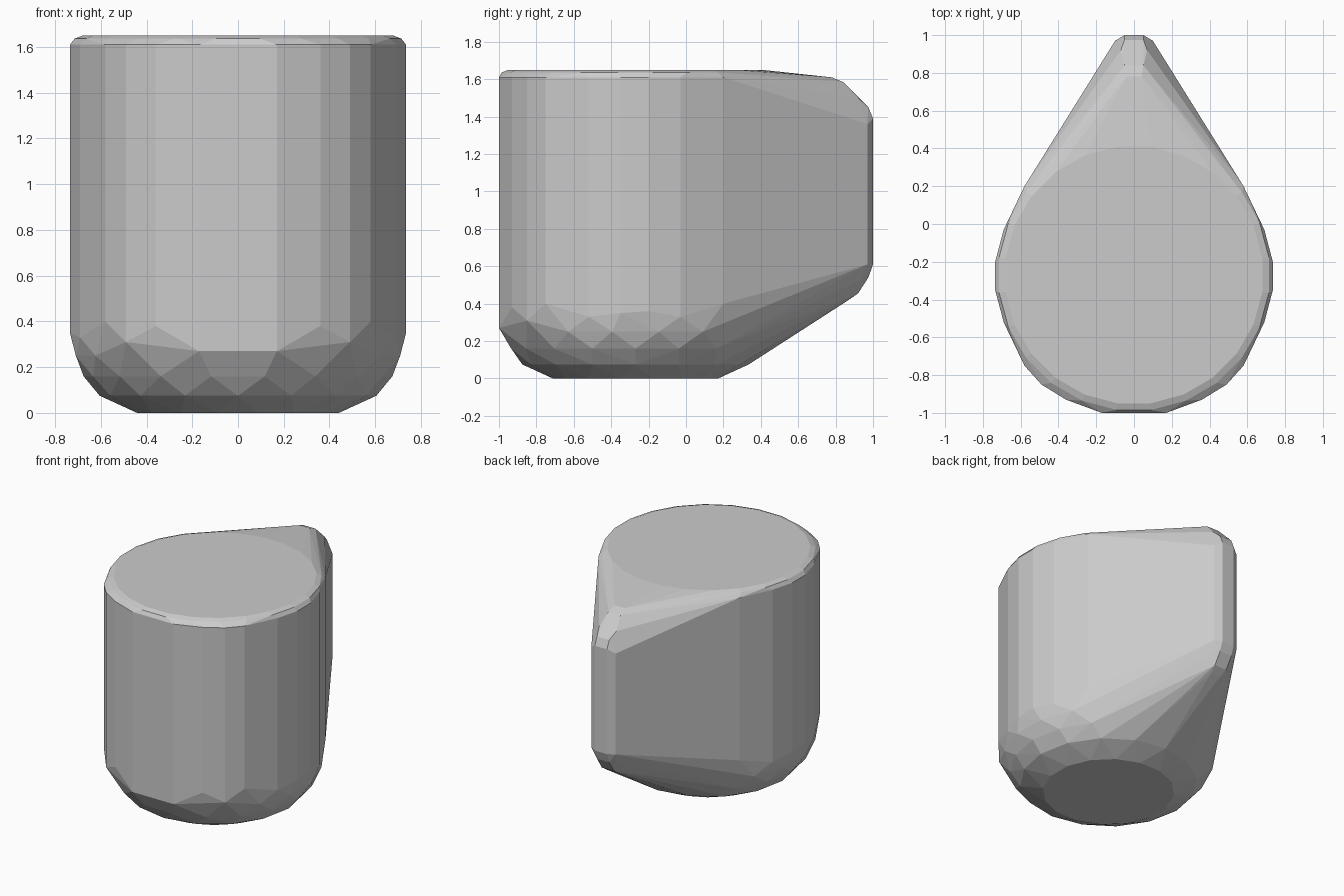
import bpy, bmesh, math

old = bpy.data.objects.get("Cube")
if old:
    bpy.data.objects.remove(old, do_unlink=True)

CY = -0.27  # centre of the round cup body

mat = bpy.data.materials.new("light grey")
mat.use_nodes = True
GREY = (0.6, 0.6, 0.6, 1)
mat.diffuse_color = GREY
mat.node_tree.nodes["Principled BSDF"].inputs["Base Color"].default_value = GREY

points = []


def add(x, y, z):
    """Add a point and its mirror across the centre plane."""
    points.append((x, y, z))
    if x > 0:
        points.append((-x, y, z))


def ring(radius, z, sides, turn=0.0):
    for i in range(sides):
        a = 2 * math.pi * (i + turn) / sides
        points.append((radius * math.sin(a), CY - radius * math.cos(a), z))


# Cup wall: half outline with the height where each edge starts
wall = [(0.17, -1.0, 0.27), (0.36, -0.93, 0.38), (0.49, -0.85, 0.31),
        (0.58, -0.75, 0.40), (0.69, -0.52, 0.33), (0.735, -0.35, 0.35),
        (0.735, -0.2, 0.36), (0.69, -0.03, 0.33), (0.58, 0.2, 0.40)]
for x, y, low in wall:
    add(x, y, low)
    add(x, y, 1.61)

# Softened rim and flat top
ring(0.72, 1.637, 24, 0.5)
ring(0.685, 1.65, 24, 0.5)

# Rounded base, staggered ring by ring
ring(0.45, 0.0, 16, 0.5)
ring(0.605, 0.075, 16, 0.0)
ring(0.675, 0.16, 18, 0.5)
ring(0.72, 0.25, 18, 0.0)

# Handle ridge: half width, depth, height
ridge = [(0.04, 0.78, 1.61), (0.05, 0.84, 1.585), (0.07, 0.92, 1.50),
         (0.05, 0.975, 1.45), (0.05, 1.0, 1.39), (0.10, 0.97, 1.36),
         (0.10, 0.97, 0.61), (0.05, 1.0, 0.61), (0.05, 0.975, 0.54),
         (0.08, 0.94, 0.53), (0.05, 0.92, 0.455), (0.04, 0.87, 0.42)]
for p in ridge:
    add(*p)

# Wrap one convex shell around the points
bm = bmesh.new()
for p in points:
    bm.verts.new(p)
result = bmesh.ops.convex_hull(bm, input=bm.verts)
loose = {v for v in result["geom_interior"] + result["geom_unused"]
         if isinstance(v, bmesh.types.BMVert) and not v.link_faces}
bmesh.ops.delete(bm, geom=list(loose), context="VERTS")
bmesh.ops.dissolve_limit(bm, angle_limit=math.radians(1),
                         verts=bm.verts, edges=bm.edges)
bmesh.ops.recalc_face_normals(bm, faces=bm.faces)

mesh = bpy.data.meshes.new("cup_shell")
bm.to_mesh(mesh)
bm.free()
mesh.materials.append(mat)
shell = bpy.data.objects.new("cup_shell", mesh)
bpy.context.collection.objects.link(shell)
